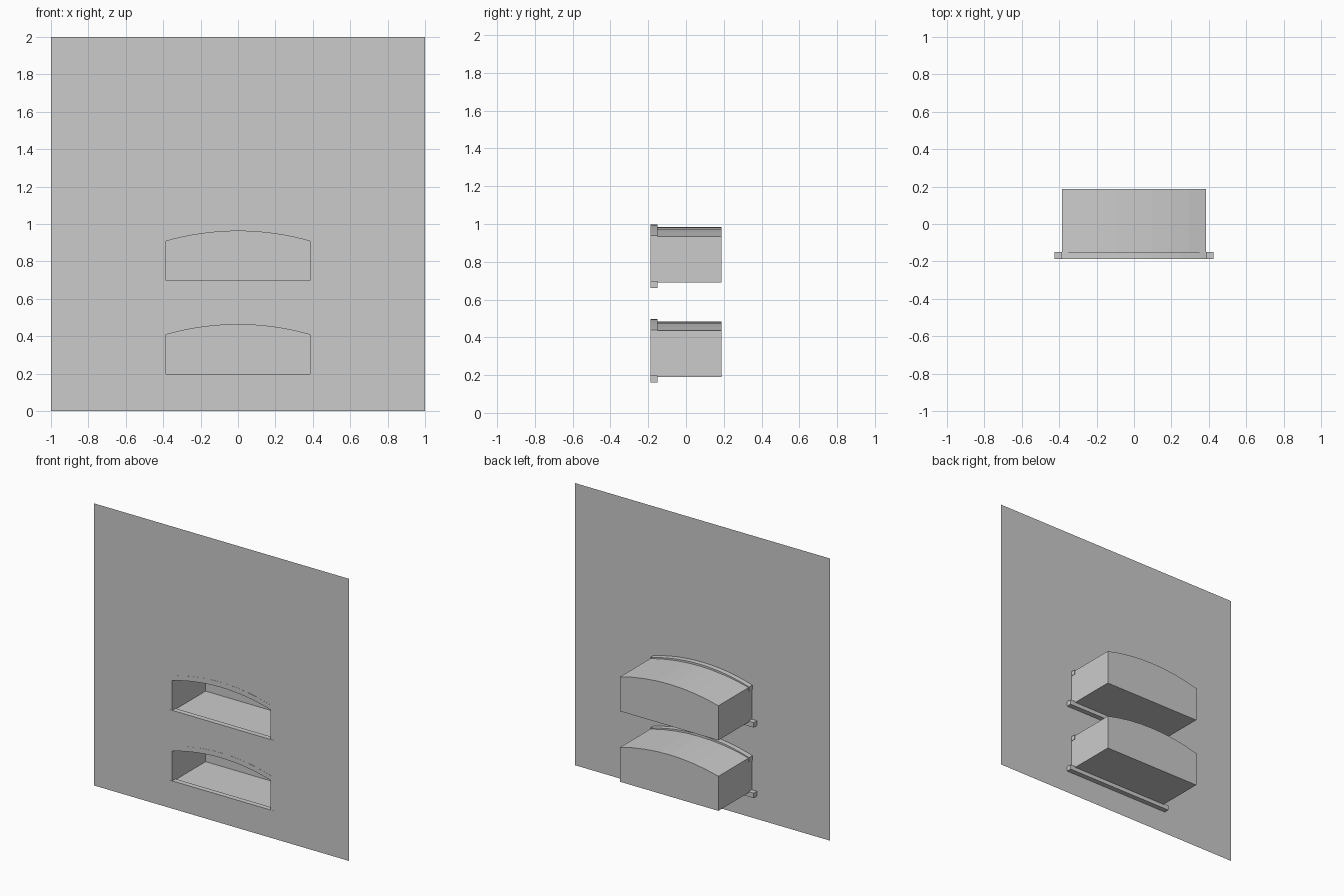
import bpy, bmesh, math

if "Cube" in bpy.data.objects:
    bpy.data.objects.remove(bpy.data.objects["Cube"])

WALL_Y, BACK_Y = -0.187, 0.187
TRIM_FRONT, TRIM_BACK = -0.188, -0.151
HALF_W = 0.385


def finish(name, bm):
    mesh = bpy.data.meshes.new(name)
    bm.to_mesh(mesh)
    bm.free()
    obj = bpy.data.objects.new(name, mesh)
    bpy.context.collection.objects.link(obj)
    return obj


def arc(half, eave, peak, n):
    """Points of a shallow circular arch, right to left."""
    rise = peak - eave
    r = (half * half + rise * rise) / (2 * rise)
    a = math.asin(half / r)
    return [(r * math.sin(a - 2 * a * i / n),
             peak - r + r * math.cos(a - 2 * a * i / n)) for i in range(n + 1)]


def niche_profile(z):
    return [(-HALF_W, z + 0.19), (HALF_W, z + 0.19)] + arc(HALF_W, z + 0.435, z + 0.985 - 0.5, 8)


def extrude_profile(name, pts, y0, y1, open_front=False):
    bm = bmesh.new()
    front = [bm.verts.new((x, y0, z)) for x, z in pts]
    back = [bm.verts.new((x, y1, z)) for x, z in pts]
    n = len(pts)
    for i in range(n):
        j = (i + 1) % n
        bm.faces.new((front[i], back[i], back[j], front[j]))
    bm.faces.new(back[::-1])
    if not open_front:
        bm.faces.new(front)
    bmesh.ops.recalc_face_normals(bm, faces=bm.faces)
    return finish(name, bm)


# Wall sheet with two arched openings
bm = bmesh.new()
loops = [[(-1, 0), (1, 0), (1, 2), (-1, 2)], niche_profile(0), niche_profile(0.5)]
for loop in loops:
    vs = [bm.verts.new((x, WALL_Y, z)) for x, z in loop]
    for i, v in enumerate(vs):
        bm.edges.new((v, vs[(i + 1) % len(vs)]))
bmesh.ops.triangle_fill(bm, edges=bm.edges[:], use_beauty=True, normal=(0, -1, 0))
finish("wall", bm)

for label, z in (("lower", 0.0), ("upper", 0.5)):
    # Recessed niche, open at the front
    extrude_profile(label + "_niche", niche_profile(z), WALL_Y, BACK_Y, open_front=True)
    # Arched trim over the opening
    outer = arc(0.389, z + 0.44, z + 0.498, 16)
    inner = arc(0.389, z + 0.407, z + 0.462, 16)
    extrude_profile(label + "_arch_trim", outer + inner[::-1], TRIM_FRONT, TRIM_BACK)
    # Sill, wider than the opening
    sill = [(-0.425, z + 0.162), (0.425, z + 0.162), (0.425, z + 0.197), (-0.425, z + 0.197)]
    extrude_profile(label + "_sill", sill, TRIM_FRONT, TRIM_BACK)
